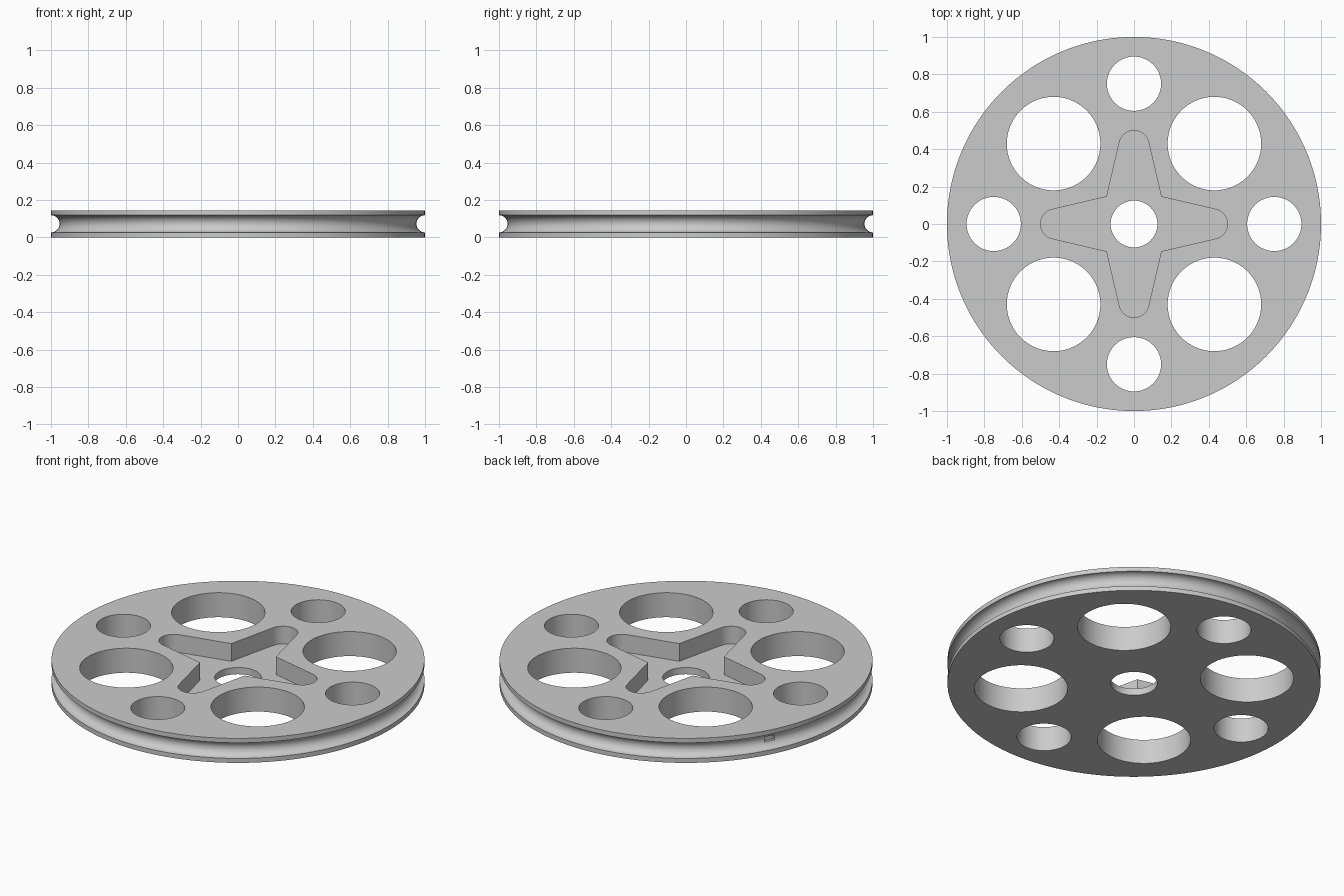
import bpy, bmesh, math
from mathutils import Vector

if "Cube" in bpy.data.objects:
    bpy.data.objects.remove(bpy.data.objects["Cube"])

H = 0.145          # wheel thickness
FLOOR = 0.04       # height of the star pocket floor
GROOVE = 0.046     # radius of the rim groove

grey = bpy.data.materials.new("light_grey")
grey.diffuse_color = (0.6, 0.6, 0.6, 1)
grey.use_nodes = True
grey.node_tree.nodes["Principled BSDF"].inputs["Base Color"].default_value = grey.diffuse_color


def new_object(name, bm):
    bmesh.ops.recalc_face_normals(bm, faces=bm.faces)
    mesh = bpy.data.meshes.new(name)
    bm.to_mesh(mesh)
    bm.free()
    mesh.materials.append(grey)
    obj = bpy.data.objects.new(name, mesh)
    bpy.context.collection.objects.link(obj)
    return obj


def prism(name, outline, z0, z1):
    """Extrude a flat outline from z0 to z1."""
    bm = bmesh.new()
    face = bm.faces.new([bm.verts.new((x, y, z0)) for x, y in outline])
    ext = bmesh.ops.extrude_face_region(bm, geom=[face])["geom"]
    verts = [v for v in ext if isinstance(v, bmesh.types.BMVert)]
    bmesh.ops.translate(bm, verts=verts, vec=(0, 0, z1 - z0))
    return new_object(name, bm)


def circle(cx, cy, r, n=64):
    return [(cx + r * math.cos(2 * math.pi * i / n),
             cy + r * math.sin(2 * math.pi * i / n)) for i in range(n)]


def grooved_disc(name, segments=160, arc=16):
    """Turn a rim profile with a half-round groove, then cap both sides."""
    profile = [(1, 0)]
    for i in range(arc + 1):
        a = math.pi * i / arc
        profile.append((1 - GROOVE * math.sin(a), H / 2 - GROOVE * math.cos(a)))
    profile.append((1, H))
    bm = bmesh.new()
    rings = []
    for r, z in profile:
        rings.append([bm.verts.new((x, y, z)) for x, y in circle(0, 0, r, segments)])
    for low, high in zip(rings, rings[1:]):
        for i in range(segments):
            j = (i + 1) % segments
            bm.faces.new((low[i], low[j], high[j], high[i]))
    bm.faces.new(rings[0][::-1])
    bm.faces.new(rings[-1])
    return new_object(name, bm)


def star_outline():
    """Four tapered arms with round tips, meeting at square inner corners."""
    points = []
    reach, tip, corner = 0.42, 0.08, 0.146
    start = math.radians(-77.2)      # where the straight side meets the tip
    for k in range(4):
        turn = k * math.pi / 2
        arm = [(corner, -corner)]
        for i in range(17):
            a = start - 2 * start * i / 16
            arm.append((reach + tip * math.cos(a), tip * math.sin(a)))
        c, s = math.cos(turn), math.sin(turn)
        points += [(x * c - y * s, x * s + y * c) for x, y in arm]
    return points


wheel = grooved_disc("pulley_wheel")

# Cutters: hub bore, small and large lightening holes, star pocket
cutters = [prism("hub_cutter", circle(0, 0, 0.125), -0.1, H + 0.1),
           prism("star_cutter", star_outline(), FLOOR, H + 0.1)]
for k in range(4):
    a = k * math.pi / 2
    b = a + math.pi / 4
    cutters.append(prism("small_hole_cutter",
                         circle(0.75 * math.cos(a), 0.75 * math.sin(a), 0.145),
                         -0.1, H + 0.1))
    cutters.append(prism("large_hole_cutter",
                         circle(0.608 * math.cos(b), 0.608 * math.sin(b), 0.25, 96),
                         -0.1, H + 0.1))

# Small shallow notch in the bottom of the groove
ang = math.radians(153)
out, side = Vector((math.cos(ang), math.sin(ang))), Vector((-math.sin(ang), math.cos(ang)))
notch = [out * (0.955 + u) + side * v
         for u, v in ((-0.015, -0.03), (0.03, -0.03), (0.03, 0.03), (-0.015, 0.03))]
cutters.append(prism("notch_cutter", notch, H / 2 - 0.015, H / 2 + 0.015))

# Cut everything out of the wheel
bpy.context.view_layer.objects.active = wheel
wheel.select_set(True)
for cutter in cutters:
    mod = wheel.modifiers.new("cut", 'BOOLEAN')
    mod.operation = 'DIFFERENCE'
    mod.solver = 'EXACT'
    mod.object = cutter
    bpy.ops.object.modifier_apply(modifier=mod.name)
    bpy.data.objects.remove(cutter)

bpy.ops.object.shade_smooth_by_angle(angle=math.radians(30))
